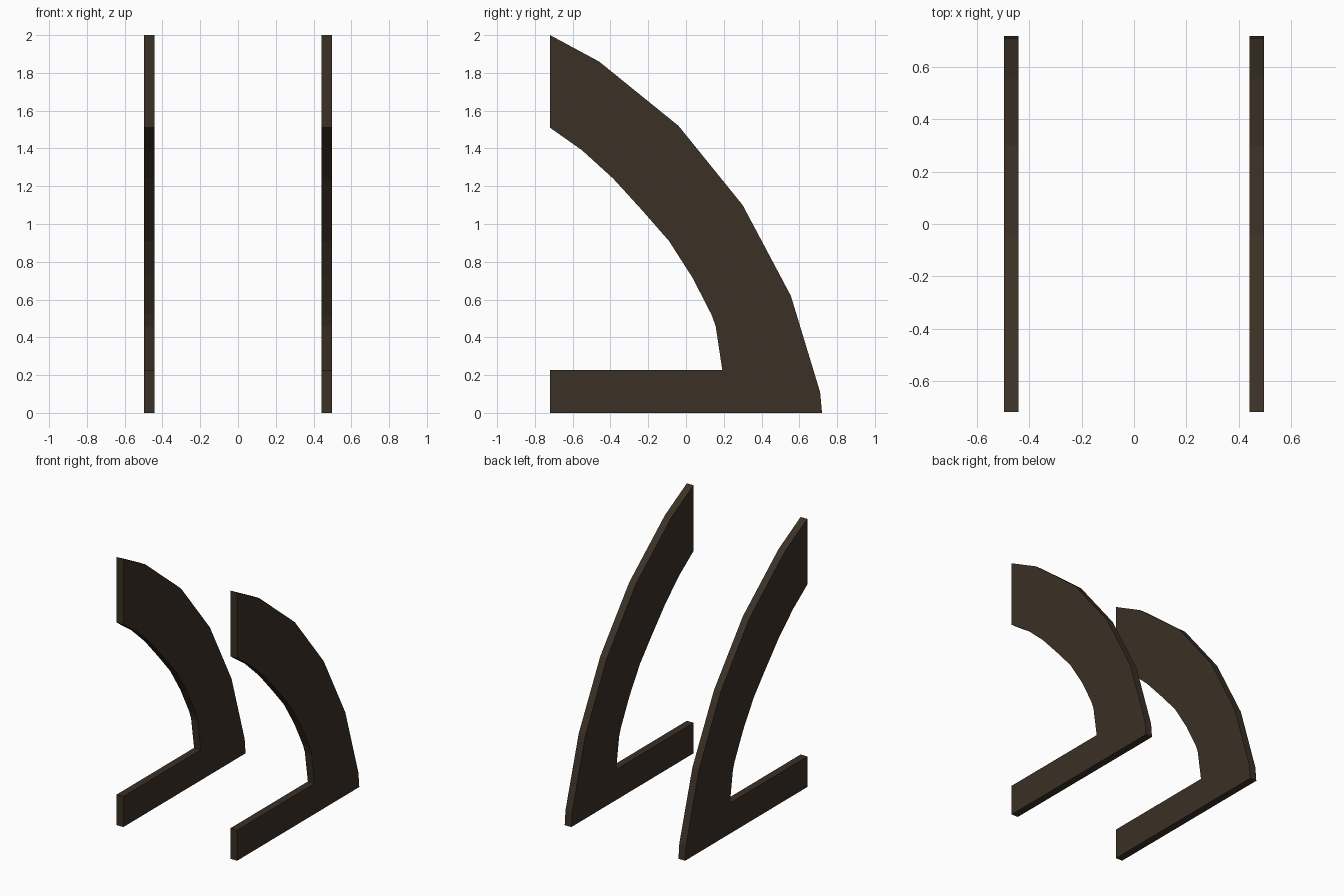
import bpy, bmesh

if "Cube" in bpy.data.objects:
    bpy.data.objects.remove(bpy.data.objects["Cube"])

# Dark brown wood
wood = bpy.data.materials.new("dark_brown")
wood.diffuse_color = (0.043, 0.030, 0.019, 1)
wood.use_nodes = True
wood.node_tree.nodes["Principled BSDF"].inputs["Base Color"].default_value = wood.diffuse_color

# Side profile (y, z): outer curve, foot, inner curve
profile = [
    (-0.72, 2.0), (-0.46, 1.86), (-0.04, 1.52), (0.30, 1.10), (0.555, 0.62),
    (0.71, 0.11), (0.72, 0.0),
    (-0.72, 0.0), (-0.72, 0.228), (0.192, 0.228),
    (0.157, 0.46), (0.135, 0.52), (0.035, 0.715), (-0.09, 0.91),
    (-0.23, 1.07), (-0.385, 1.24), (-0.55, 1.39), (-0.72, 1.51),
]


def bracket(name, x0, x1):
    """Extrude the side profile between two x positions."""
    bm = bmesh.new()
    face = bm.faces.new([bm.verts.new((x0, y, z)) for y, z in profile])
    ext = bmesh.ops.extrude_face_region(bm, geom=[face], use_keep_orig=True)
    moved = [g for g in ext["geom"] if isinstance(g, bmesh.types.BMVert)]
    bmesh.ops.translate(bm, verts=moved, vec=(x1 - x0, 0, 0))
    bmesh.ops.recalc_face_normals(bm, faces=bm.faces[:])
    mesh = bpy.data.meshes.new(name)
    bm.to_mesh(mesh)
    bm.free()
    mesh.materials.append(wood)
    obj = bpy.data.objects.new(name, mesh)
    bpy.context.collection.objects.link(obj)


# Two matching curved brackets
bracket("left_bracket", -0.497, -0.442)
bracket("right_bracket", 0.442, 0.497)
